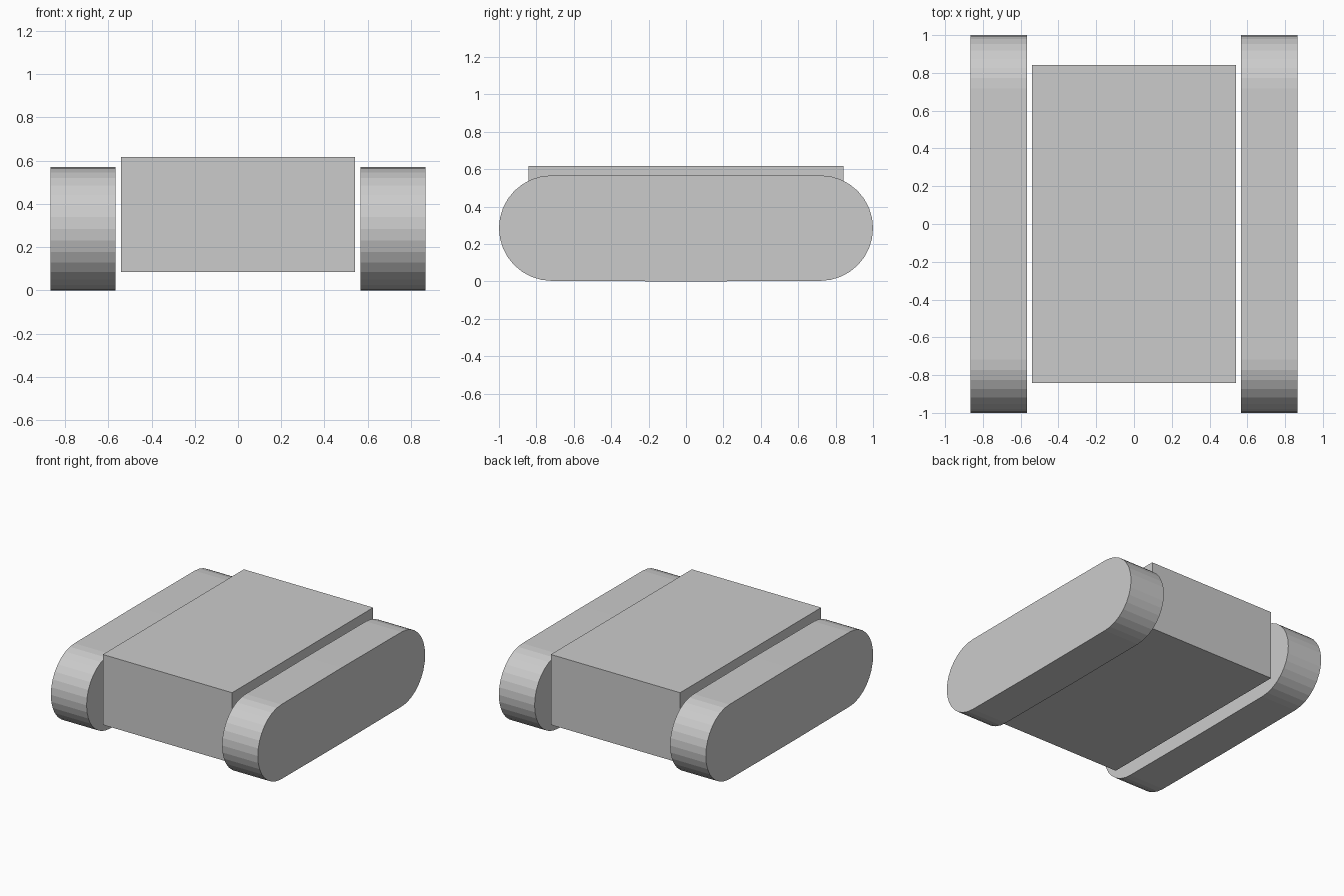
import bpy, bmesh
from math import sin, cos, radians

if "Cube" in bpy.data.objects:
    bpy.data.objects.remove(bpy.data.objects["Cube"])

R, CY, CROWN = 0.282, 0.718, 0.003
MID = R + CROWN


def extrude_x(name, profile, x0, x1):
    """Solid made by sweeping a (y, z) outline from x0 to x1."""
    bm = bmesh.new()
    face = bm.faces.new([bm.verts.new((x0, y, z)) for y, z in profile])
    ext = bmesh.ops.extrude_face_region(bm, geom=[face])
    moved = [g for g in ext["geom"] if isinstance(g, bmesh.types.BMVert)]
    bmesh.ops.translate(bm, verts=moved, vec=(x1 - x0, 0, 0))
    bmesh.ops.recalc_face_normals(bm, faces=bm.faces)
    mesh = bpy.data.meshes.new(name)
    bm.to_mesh(mesh)
    bm.free()
    obj = bpy.data.objects.new(name, mesh)
    bpy.context.collection.objects.link(obj)
    return obj


# Track outline: faceted half circles joined by very slightly crowned runs
track = []
for side in (1, -1):
    for i in range(17):
        a = radians(-90 + i * 11.25)
        track.append((side * (CY + R * cos(a)), MID + side * R * sin(a)))
    track.append((0, MID + side * MID))

# Tracks on both sides
for name, s in (("left_track", -1), ("right_track", 1)):
    extrude_x(name, track, s * 0.567, s * 0.866)

# Body block between the tracks
body = [(-0.843, 0.085), (0.843, 0.085), (0.843, 0.617), (-0.843, 0.617)]
extrude_x("body", body, -0.541, 0.541)
